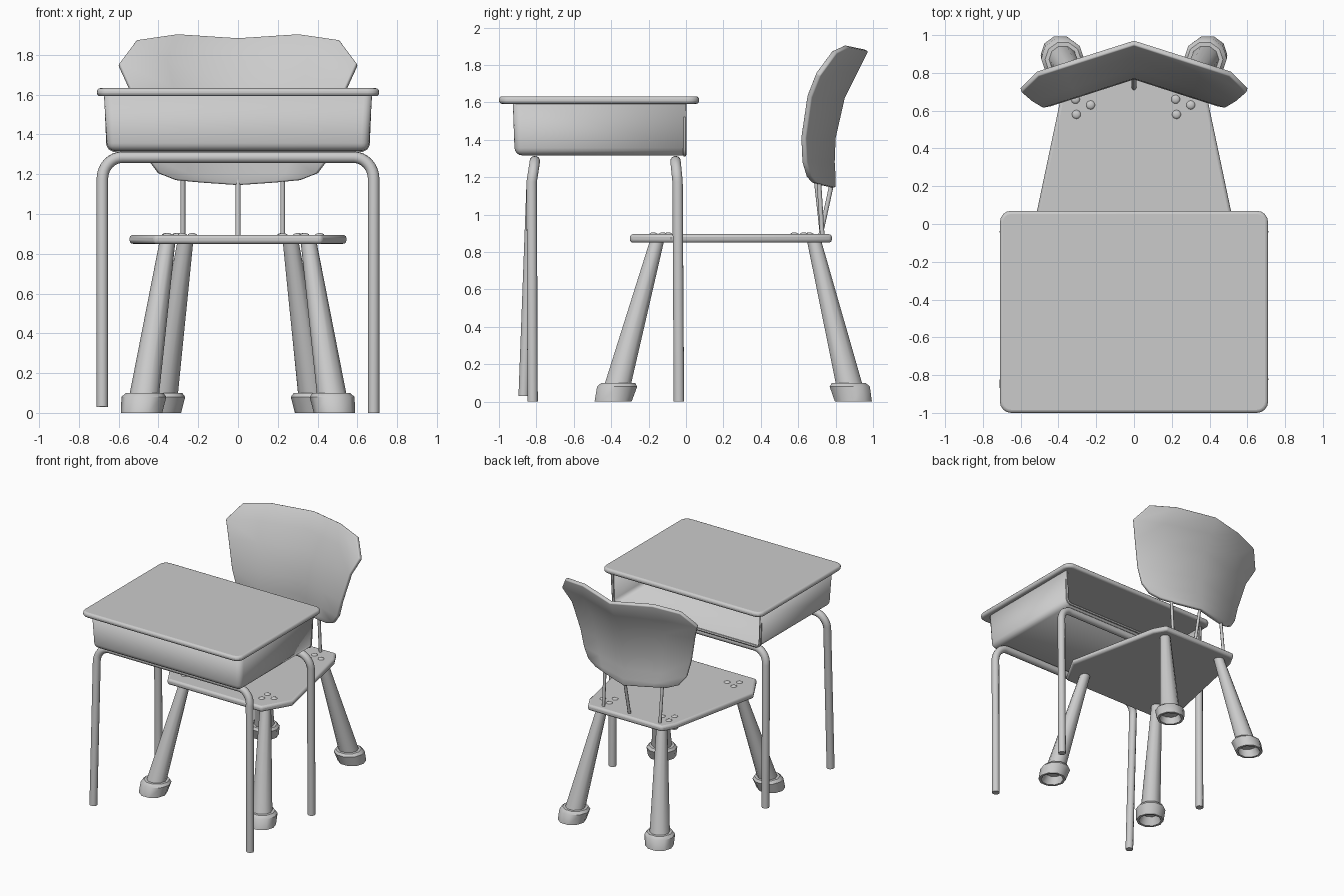
import bpy, bmesh, math
from mathutils import Vector

if "Cube" in bpy.data.objects:
    bpy.data.objects.remove(bpy.data.objects["Cube"])


def finish(name, bm, angle=40):
    bmesh.ops.recalc_face_normals(bm, faces=bm.faces)
    me = bpy.data.meshes.new(name)
    bm.to_mesh(me)
    bm.free()
    ob = bpy.data.objects.new(name, me)
    bpy.context.collection.objects.link(ob)
    smooth(ob, angle)
    return ob


def smooth(ob, angle=40):
    bpy.ops.object.select_all(action='DESELECT')
    ob.select_set(True)
    bpy.context.view_layer.objects.active = ob
    bpy.ops.object.shade_smooth_by_angle(angle=math.radians(angle))


def bevel_mod(ob, width, segments):
    m = ob.modifiers.new("bevel", 'BEVEL')
    m.width, m.segments, m.limit_method = width, segments, 'ANGLE'
    m.angle_limit = math.radians(50)


def tube(name, pts, r, res=3):
    cu = bpy.data.curves.new(name, 'CURVE')
    cu.dimensions = '3D'
    cu.bevel_depth, cu.bevel_resolution, cu.use_fill_caps = r, res, True
    sp = cu.splines.new('POLY')
    sp.points.add(len(pts) - 1)
    for p, c in zip(sp.points, pts):
        p.co = (*c, 1)
    ob = bpy.data.objects.new(name, cu)
    bpy.context.collection.objects.link(ob)
    bpy.ops.object.select_all(action='DESELECT')
    ob.select_set(True)
    bpy.context.view_layer.objects.active = ob
    bpy.ops.object.convert(target='MESH')
    smooth(bpy.context.object, 50)


def slab(name, outline, z0, z1, edge):
    bm = bmesh.new()
    f = bm.faces.new([bm.verts.new((x, y, z0)) for x, y in outline])
    ext = bmesh.ops.extrude_face_region(bm, geom=[f])
    for v in ext['geom']:
        if isinstance(v, bmesh.types.BMVert):
            v.co.z = z1
    ob = finish(name, bm)
    bevel_mod(ob, edge, 3)
    return ob


def mirrored(half):
    return half + [(-x, y) for x, y in reversed(half)]


# Desk lid with rounded corners
r, lid = 0.06, []
for cx, cy, a0 in ((.65, .01, 0), (-.65, .01, 90), (-.65, -.94, 180), (.65, -.94, 270)):
    for k in range(5):
        a = math.radians(a0 + k * 22.5)
        lid.append((cx + r * math.cos(a), cy + r * math.sin(a)))
slab("desk_lid", lid, 1.592, 1.632, 0.016)

# Desk tray: tapered shell, open towards the chair
bm = bmesh.new()
bmesh.ops.create_cube(bm, size=1)
for v in bm.verts:
    top = v.co.z > 0
    v.co = ((.668 if top else .652) * (1 if v.co.x > 0 else -1),
            0 if v.co.y > 0 else (-.92 if top else -.91), 1.6 if top else 1.322)
bm.normal_update()
bmesh.ops.delete(bm, geom=[f for f in bm.faces if f.normal.z > .9 or f.normal.y > .9],
                 context='FACES_ONLY')
bmesh.ops.bevel(bm, geom=[e for e in bm.edges if len(e.link_faces) == 2],
                offset=.035, segments=4, profile=.5, affect='EDGES')
bmesh.ops.delete(bm, geom=[e for e in bm.edges if not e.link_faces], context='EDGES')
tray = finish("desk_tray", bm)
m = tray.modifiers.new("thickness", 'SOLIDIFY')
m.thickness, m.offset = .012, 0

# Rolled rim around the tray opening
tube("tray_rim", [(-.664, -.008, 1.6), (-.654, -.008, 1.35), (-.645, -.008, 1.33), (-.625, -.008, 1.32),
                  (.625, -.008, 1.32), (.645, -.008, 1.33), (.654, -.008, 1.35), (.664, -.008, 1.6)], .01, 1)

# Bent tube frames carrying the desk
def frame(name, y_top, y_bend, y_left, y_right):
    def side(s, y_end, z_end):
        pts = [(s * .682, y_end, z_end)]
        for k in range(9):
            a = math.radians(k * 90 / 8)
            pts.append((s * (.582 + .1 * math.cos(a)), y_bend + (y_top - y_bend) * math.sin(a),
                        1.175 + .11 * math.sin(a)))
        return pts
    tube(name, side(-1, y_left, .03) + side(1, y_right, 0)[::-1], .029)


frame("front_desk_frame", -.808, -.825, -.868, -.82)
frame("rear_desk_frame", -.056, -.045, -.038, -.038)

# Chair seat
slab("seat", mirrored([(.42, -.30), (.545, -.08), (.385, .68), (.33, .78)]), .85, .895, .016)

# Splayed chair legs with hollow flared feet: (height, radius) rings along a slanted axis
RINGS = [(.86, .04), (.1, .074), (.1, .095), (.08, .113), (0, .104), (0, .085), (.06, .07)]


def chair_leg(name, top, foot, n=10):
    top, foot = Vector(top), Vector(foot)
    bm = bmesh.new()
    loops = []
    for z, rad in RINGS:
        c = foot.lerp(top, z / .86)
        loops.append([bm.verts.new((c.x + rad * math.cos(math.tau * k / n),
                                    c.y + rad * math.sin(math.tau * k / n), z)) for k in range(n)])
    for a, b in zip(loops, loops[1:]):
        for k in range(n):
            bm.faces.new((a[k], a[k - 1], b[k - 1], b[k]))
    bm.faces.new(loops[0])
    bm.faces.new(loops[-1])
    finish(name, bm)


for s, tag in ((-1, "left"), (1, "right")):
    chair_leg("front_leg_" + tag, (s * .355, -.155), (s * .485, -.39))
    chair_leg("back_leg_" + tag, (s * .265, .685), (s * .39, .895))

# Bolt heads in groups of three above each leg
bm = bmesh.new()
for cx, cy in ((.25, .625), (-.28, .625), (.36, -.13), (-.33, -.13)):
    for dx, dy in ((.05, .005), (-.025, -.045), (-.03, .035)):
        new = bmesh.ops.create_icosphere(bm, subdivisions=2, radius=.025)['verts']
        for v in new:
            v.co = (v.co.x + cx + dx, v.co.y + cy + dy, v.co.z * .5 + .892)
finish("seat_bolts", bm)

# Backrest: rows of (half width, centre z, middle z, edge z, centre y), swept forward at the wings
ROWS = [(.51, 1.88, 1.90, 1.87, .96), (.60, 1.76, 1.77, 1.75, .90), (.545, 1.63, 1.63, 1.63, .835),
        (.49, 1.41, 1.41, 1.41, .785), (.455, 1.28, 1.28, 1.28, .78), (.40, 1.20, 1.20, 1.205, .785),
        (.31, 1.145, 1.158, 1.17, .785)]
bm = bmesh.new()
grid = []
for w, zc, zm, ze, y in ROWS:
    grid.append([bm.verts.new((f * w, y - .32 * abs(f) * w, z))
                 for f, z in ((-1, ze), (-.6, zm), (0, zc), (.6, zm), (1, ze))])
for a, b in zip(grid, grid[1:]):
    for k in range(4):
        bm.faces.new((a[k], a[k + 1], b[k + 1], b[k]))
back = finish("backrest", bm)
m = back.modifiers.new("thickness", 'SOLIDIFY')
m.thickness, m.offset = .03, 0
bevel_mod(back, .008, 2)

# Rods holding the backrest
for name, x, y0, y1 in (("left", -.277, .73, .695), ("middle", 0, .715, .785), ("right", .225, .73, .71)):
    tube("back_rod_" + name, [(x, y0, .87), (x, y1, 1.19)], .012, 2)
